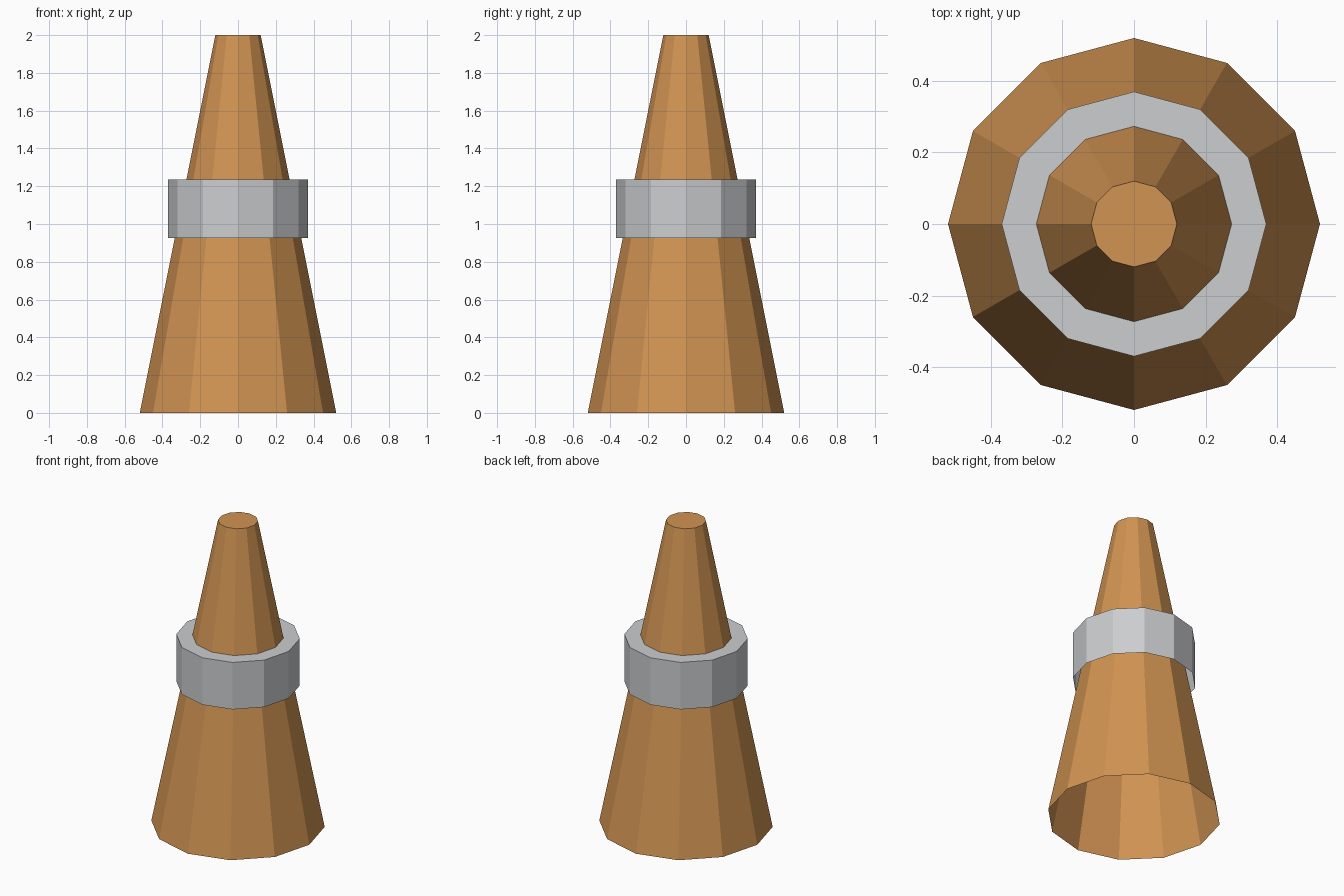
import bpy
import bmesh
import math

if "Cube" in bpy.data.objects:
    bpy.data.objects.remove(bpy.data.objects["Cube"])

SIDES = 12


def material(name, rgb):
    mat = bpy.data.materials.new(name)
    mat.diffuse_color = (*rgb, 1.0)
    mat.use_nodes = True
    mat.node_tree.nodes["Principled BSDF"].inputs["Base Color"].default_value = mat.diffuse_color
    return mat


def open_frustum(name, r_low, r_high, z_low, z_high, mat):
    """Flat-faced frustum with a closed top and an open underside."""
    bm = bmesh.new()
    rings = []
    for r, z in ((r_low, z_low), (r_high, z_high)):
        rings.append([bm.verts.new((r * math.cos(math.tau * i / SIDES),
                                    r * math.sin(math.tau * i / SIDES), z))
                      for i in range(SIDES)])
    low, high = rings
    for i in range(SIDES):
        j = (i + 1) % SIDES
        bm.faces.new((low[i], low[j], high[j], high[i]))
    bm.faces.new(high)
    mesh = bpy.data.meshes.new(name)
    bm.to_mesh(mesh)
    bm.free()
    mesh.materials.append(mat)
    obj = bpy.data.objects.new(name, mesh)
    bpy.context.collection.objects.link(obj)
    return obj


orange = material("orange_brown", (0.638, 0.292, 0.084))
grey = material("light_grey", (0.60, 0.61, 0.623))

# Tapered body, hollow from below
open_frustum("cone_body", 0.52, 0.12, 0.0, 2.0, orange)
# Straight band around the middle
open_frustum("band", 0.37, 0.37, 0.925, 1.235, grey)
